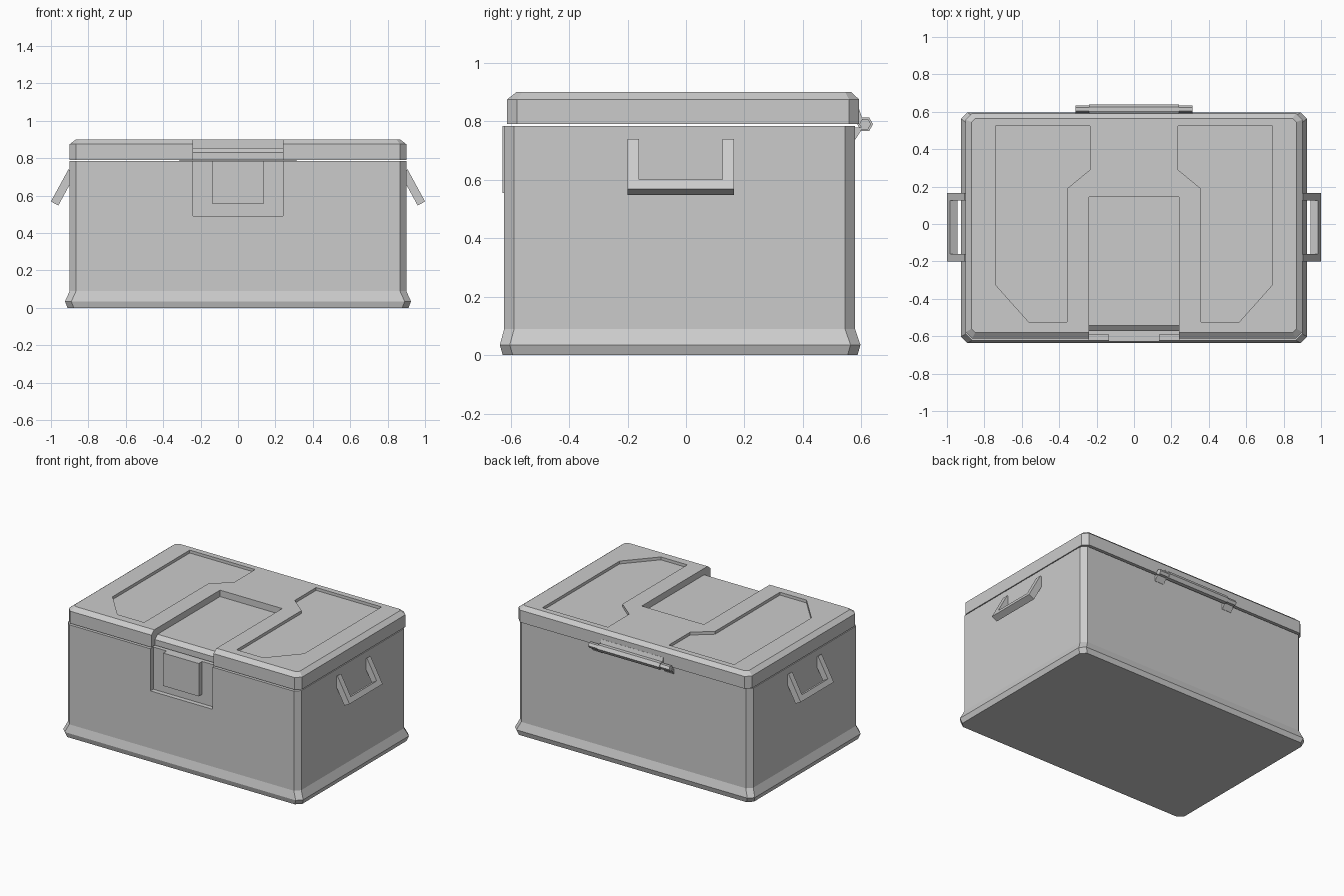
import bpy, bmesh, math
from mathutils import Vector

cube = bpy.data.objects.get("Cube")
if cube:
    bpy.data.objects.remove(cube, do_unlink=True)

grey = bpy.data.materials.new("plain_grey")
grey.use_nodes = True
grey.diffuse_color = (0.6, 0.6, 0.6, 1)
grey.node_tree.nodes["Principled BSDF"].inputs["Base Color"].default_value = (0.6, 0.6, 0.6, 1)


def loft(name, rings):
    """Skin a stack of closed rings and cap both ends."""
    bm = bmesh.new()
    loops = [[bm.verts.new(p) for p in ring] for ring in rings]
    n = len(loops[0])
    for a, b in zip(loops, loops[1:]):
        for i in range(n):
            j = (i + 1) % n
            bm.faces.new((a[i], a[j], b[j], b[i]))
    bm.faces.new(loops[0])
    bm.faces.new(loops[-1])
    bmesh.ops.recalc_face_normals(bm, faces=bm.faces)
    mesh = bpy.data.meshes.new(name)
    bm.to_mesh(mesh)
    bm.free()
    mesh.materials.append(grey)
    obj = bpy.data.objects.new(name, mesh)
    bpy.context.collection.objects.link(obj)
    return obj


def along_x(u, v, d):
    return (d, u, v)


def along_z(u, v, d):
    return (u, v, d)


def prism(name, outline, lo, hi, place):
    return loft(name, [[place(u, v, d) for u, v in outline] for d in (lo, hi)])


def rect(u0, u1, v0, v1):
    return [(u0, v0), (u1, v0), (u1, v1), (u0, v1)]


def chamfered(x, y0, y1, z, c=0.034):
    """Rectangle ring with clipped corners."""
    return [(-x + c, y0, z), (x - c, y0, z), (x, y0 + c, z), (x, y1 - c, z),
            (x - c, y1, z), (-x + c, y1, z), (-x, y1 - c, z), (-x, y0 + c, z)]


def cut(target, cutter):
    cutter.hide_render = True
    mod = target.modifiers.new("cut", 'BOOLEAN')
    mod.operation = 'DIFFERENCE'
    mod.solver = 'EXACT'
    mod.object = cutter
    bpy.context.view_layer.objects.active = target
    bpy.ops.object.modifier_apply(modifier=mod.name)
    bpy.data.objects.remove(cutter, do_unlink=True)


# Body with flared foot and front latch recess
body = loft("body", [chamfered(0.912, -0.627, 0.587, 0),
                     chamfered(0.925, -0.637, 0.597, 0.035),
                     chamfered(0.9, -0.622, 0.578, 0.09),
                     chamfered(0.9, -0.622, 0.578, 0.784)])
cut(body, prism("latch_recess", rect(-0.8, -0.59, 0.49, 0.95), -0.24, 0.24, along_x))

# Lid with bevelled rim
lid = loft("lid", [chamfered(0.9, -0.612, 0.592, 0.79),
                   chamfered(0.9, -0.612, 0.592, 0.875),
                   chamfered(0.868, -0.58, 0.565, 0.9, 0.02)])

# Central channel running over the front edge
channel = [(0.145, 1), (0.145, 0.855), (-0.543, 0.855), (-0.573, 0.83),
           (-0.573, 0.7), (-0.8, 0.7), (-0.8, 1)]
cut(lid, prism("channel", channel, -0.24, 0.24, along_x))

# Two sunken top panels
panel = [(0.74, 0.525), (0.235, 0.525), (0.235, 0.29), (0.357, 0.19),
         (0.357, -0.525), (0.562, -0.525), (0.74, -0.325)]
for side in (-1, 1):
    cut(lid, prism("panel", [(side * x, y) for x, y in panel], 0.88, 1, along_z))

# Latch block
prism("latch", rect(-0.628, -0.58, 0.555, 0.784), -0.137, 0.137, along_x)

# Slanted U-shaped side handles
down = Vector((0.478, 0, -0.878))
inward = Vector((-0.878, 0, -0.478))
u_shape = [(-0.2, 0), (-0.16, 0), (-0.16, 0.158), (0.125, 0.158),
           (0.125, 0), (0.165, 0), (0.165, 0.195), (-0.2, 0.195)]
for side, label in ((1, "left"), (-1, "right")):
    def tilt(y, s, t):
        p = Vector((0.907, y, 0.74)) + down * s + inward * t
        return (p.x * side, p.y, p.z)
    prism(label + "_handle", u_shape, 0, 0.045, tilt)


# Rear hinge: wide lid knuckle, smaller body knuckles at the ends
def hexagon(r):
    return [(0.613 + r * math.cos(math.radians(a)), 0.79 + r * math.sin(math.radians(a)))
            for a in range(0, 360, 60)]


prism("hinge_barrel", hexagon(0.027), -0.24, 0.24, along_x)
prism("hinge_lid_leaf", [(0.58, 0.84), (0.593, 0.84), (0.606, 0.8), (0.58, 0.8)],
      -0.24, 0.24, along_x)
for side, label in ((1, "left"), (-1, "right")):
    ends = sorted((0.24 * side, 0.312 * side))
    prism(label + "_hinge_knuckle", hexagon(0.02), *ends, along_x)
    prism(label + "_hinge_leaf", [(0.57, 0.738), (0.58, 0.738), (0.605, 0.778), (0.57, 0.778)],
          *ends, along_x)
